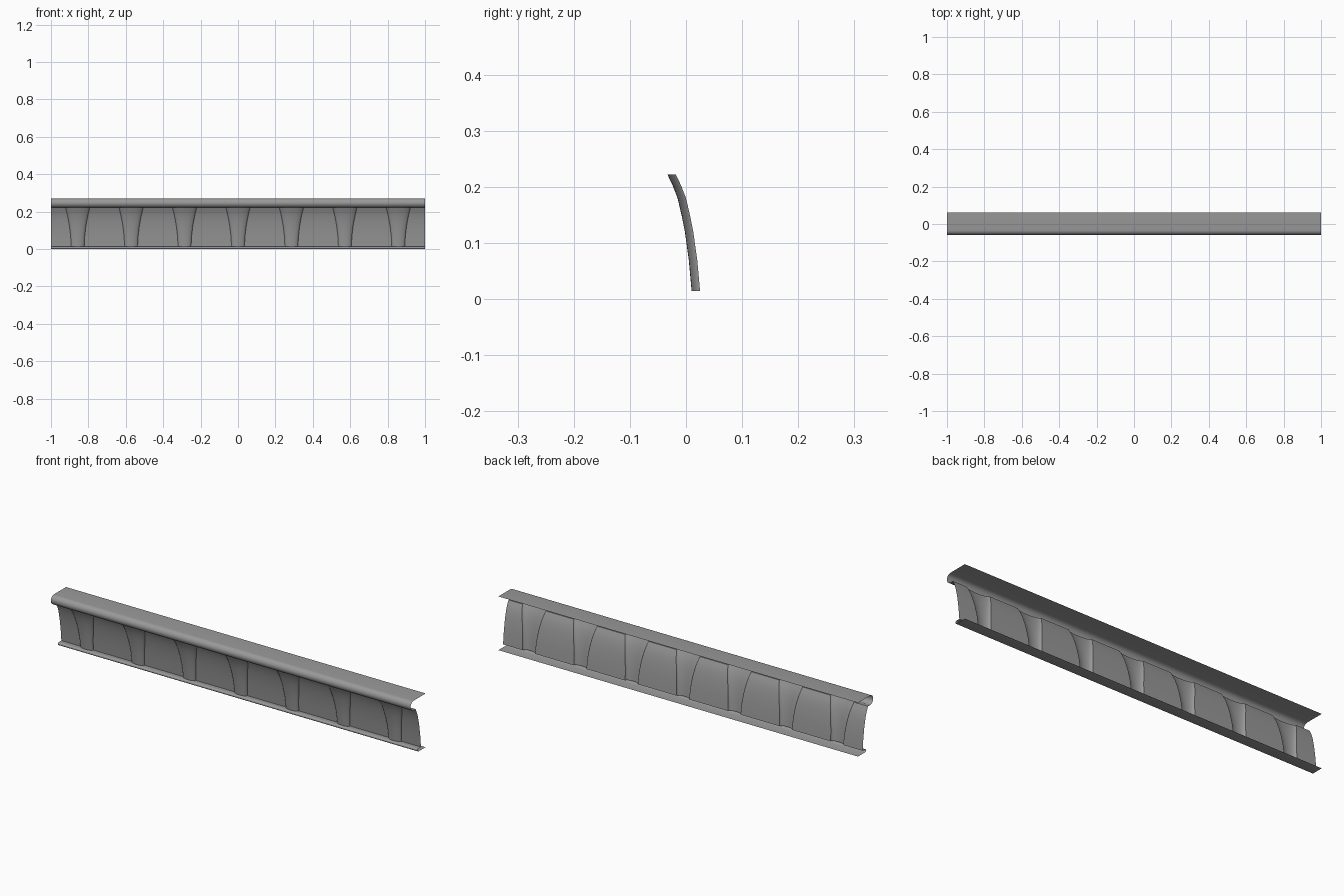
import bpy, math

if "Cube" in bpy.data.objects:
    bpy.data.objects.remove(bpy.data.objects["Cube"])

grey = bpy.data.materials.new("dark_grey")
grey.diffuse_color = (0.32, 0.32, 0.32, 1)
grey.use_nodes = True
grey.node_tree.nodes["Principled BSDF"].inputs["Base Color"].default_value = grey.diffuse_color

def add_sheet(name, verts, cols):
    rows = len(verts) // cols
    faces = [(r * cols + c, r * cols + c + 1, (r + 1) * cols + c + 1, (r + 1) * cols + c)
             for r in range(rows - 1) for c in range(cols - 1)]
    me = bpy.data.meshes.new(name)
    me.from_pydata(verts, [], faces)
    me.materials.append(grey)
    ob = bpy.data.objects.new(name, me)
    bpy.context.collection.objects.link(ob)
    bpy.ops.object.select_all(action='DESELECT')
    ob.select_set(True)
    bpy.context.view_layer.objects.active = ob
    bpy.ops.object.shade_smooth_by_angle(angle=math.radians(40))
    return ob

def extrude(name, profile):
    return add_sheet(name, [(x, y, z) for y, z in profile for x in (-1, 1)], 2)

def bead(cy, cz, r, n):
    # half round on the front, from its bottom to its top
    return [(cy - r * math.sin(math.pi * i / n), cz - r * math.cos(math.pi * i / n))
            for i in range(n + 1)]

# top moulding: front roll and flat top
extrude("top_roll", bead(-0.034, 0.246, 0.024, 12) + [(0.062, 0.27)])

# bottom moulding: flat base, small bead, ledge in front of the ribs
extrude("bottom_lip", [(0.062, 0)] + bead(0.006, 0.0075, 0.0075, 6) + [(0.010, 0.015)])

# leaning cove with seven flared half-round ribs between recessed panels
DEPTH, SEG = 0.015, 12
cove = [(0.010, 0.015), (0.005, 0.07), (-0.002, 0.12), (-0.008, 0.15),
        (-0.015, 0.18), (-0.0235, 0.202), (-0.033, 0.222)]
rows = []
for y, z in cove:
    t = (z - 0.015) / 0.207
    w = 0.035 + 0.030 * t ** 1.8
    row = [(-1, y + DEPTH, z)]
    for k in range(-3, 4):
        for i in range(SEG + 1):
            a = math.pi * i / SEG
            row.append((k * 2 / 7 - w * math.cos(a), y + DEPTH * (1 - math.sin(a)), z))
    row.append((1, y + DEPTH, z))
    rows.append(row)
cols = len(rows[0])
add_sheet("ribbed_cove", sum(rows, []), cols)

# ledges joining the panels to the mouldings
for name, row, (y, z) in (("bottom_ledge", rows[0], cove[0]), ("top_ledge", rows[-1], cove[-1])):
    add_sheet(name, row + [(v[0], y, z) for v in row], cols)
